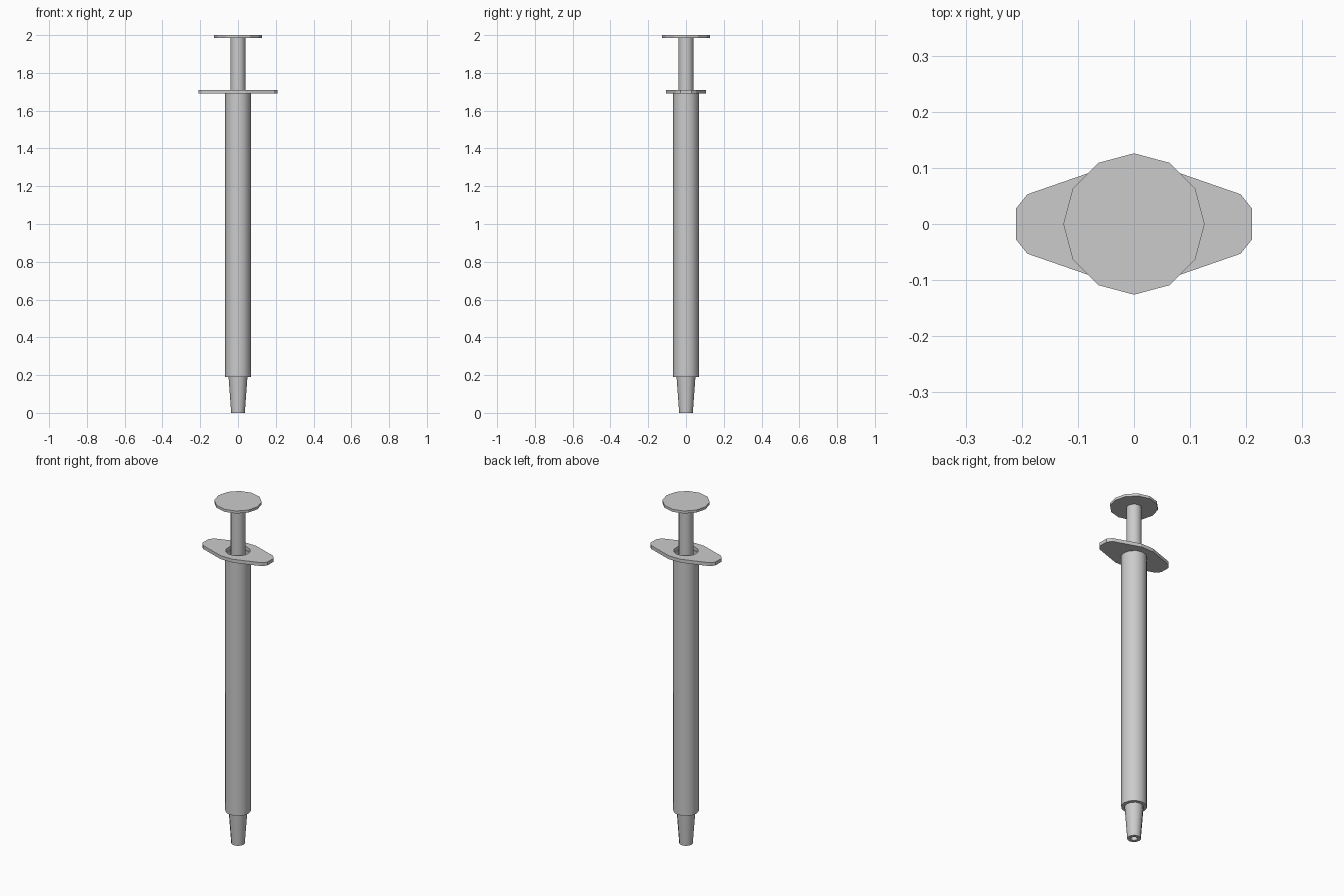
import bpy, bmesh, math

if "Cube" in bpy.data.objects:
    bpy.data.objects.remove(bpy.data.objects["Cube"])

SIDES = 12


def finish(name, bm, smooth):
    bmesh.ops.recalc_face_normals(bm, faces=bm.faces)
    mesh = bpy.data.meshes.new(name)
    bm.to_mesh(mesh)
    bm.free()
    obj = bpy.data.objects.new(name, mesh)
    bpy.context.collection.objects.link(obj)
    if smooth:
        bpy.ops.object.select_all(action='DESELECT')
        obj.select_set(True)
        bpy.context.view_layer.objects.active = obj
        bpy.ops.object.shade_smooth_by_angle(angle=math.radians(40))
    return obj


def loft(name, loops, closed, smooth=False):
    """Join equal-length loops of points; close into a ring or cap the ends."""
    bm = bmesh.new()
    rings = [[bm.verts.new(p) for p in loop] for loop in loops]
    pairs = list(zip(rings, rings[1:]))
    if closed:
        pairs.append((rings[-1], rings[0]))
    for a, b in pairs:
        n = len(a)
        for i in range(n):
            j = (i + 1) % n
            bm.faces.new((a[i], a[j], b[j], b[i]))
    if not closed:
        bm.faces.new(rings[0])
        bm.faces.new(rings[-1])
    return finish(name, bm, smooth)


def circle(r, z, turn=0.0):
    return [(r * math.cos(turn + k * math.tau / SIDES),
             r * math.sin(turn + k * math.tau / SIDES), z) for k in range(SIDES)]


def lathe(name, profile, closed=False, smooth=True):
    return loft(name, [circle(r, z) for r, z in profile], closed, smooth)


# Hollow tapered nozzle
lathe("nozzle", [(0.018, 0), (0.036, 0), (0.050, 0.19), (0.018, 0.19)], closed=True)

# Hollow barrel with a floor around the nozzle bore
lathe("barrel", [(0.018, 0.19), (0.068, 0.19), (0.068, 1.69), (0.063, 1.69),
                 (0.063, 0.20), (0.018, 0.20)], closed=True)

# Finger flange: mirrored lozenge outline with a round hole
quarter = [(0.21, 0.028), (0.19, 0.053), (0.04, 0.105)]
half = quarter + [(-x, y) for x, y in reversed(quarter)]
outline = half + [(-x, -y) for x, y in half]
low, high = 1.69, 1.71
turn = math.pi / SIDES
loft("finger_flange", [circle(0.066, low, turn), [(x, y, low) for x, y in outline],
                       [(x, y, high) for x, y in outline], circle(0.066, high, turn)],
     closed=True)

# Plunger rod with the piston inside the barrel
lathe("plunger_rod", [(0.062, 0.45), (0.062, 0.52), (0.040, 0.52), (0.040, 1.985)])

# Thumb rest disc
lathe("thumb_rest", [(0.126, 1.985), (0.126, 2.0)], smooth=False)
